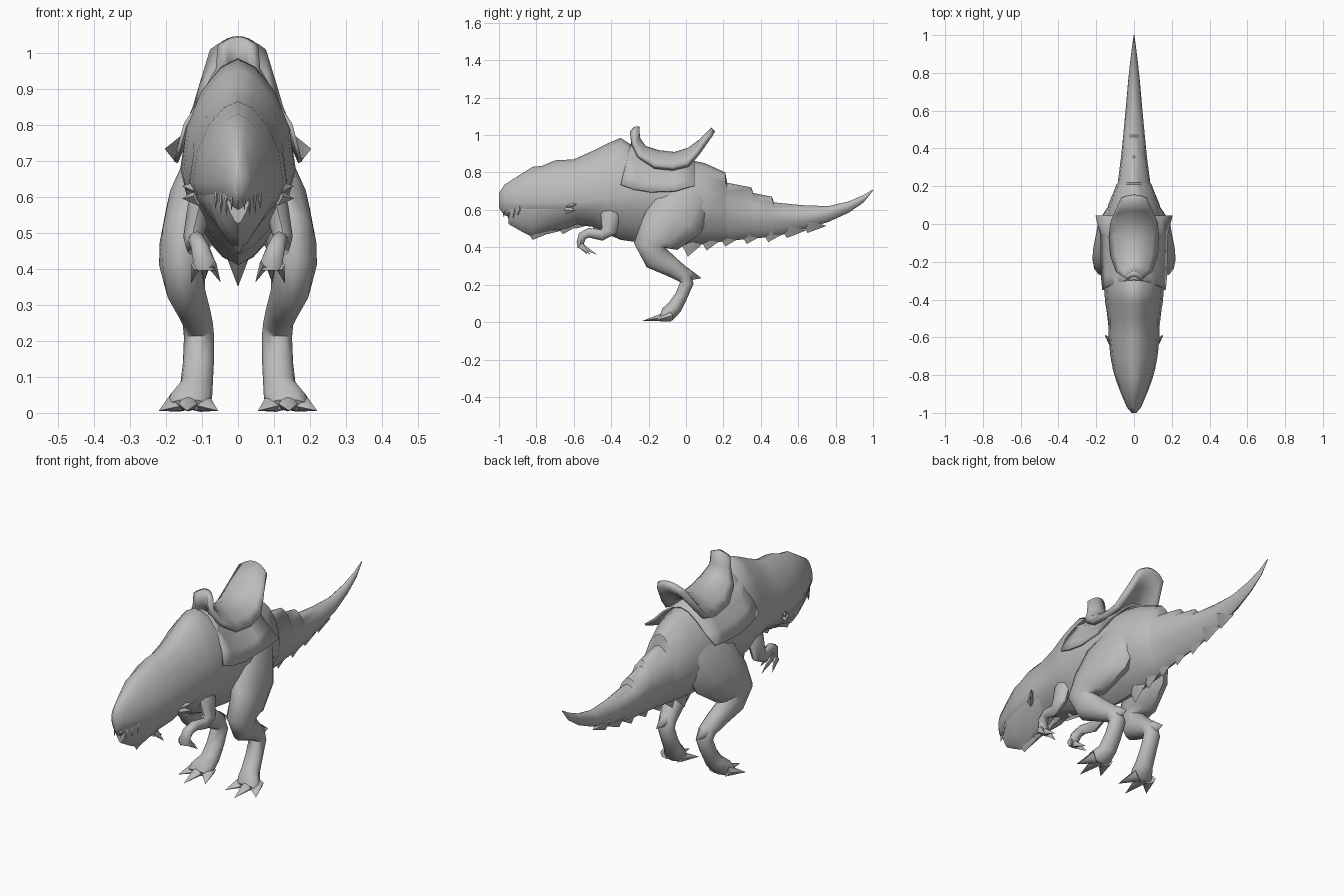
import bpy
import math
from mathutils import Vector

default_cube = bpy.data.objects.get("Cube")
if default_cube:
    bpy.data.objects.remove(default_cube, do_unlink=True)

grey = bpy.data.materials.new("plain grey")
grey.use_nodes = True
grey.diffuse_color = (0.5, 0.5, 0.5, 1)
grey.node_tree.nodes["Principled BSDF"].inputs["Base Color"].default_value = grey.diffuse_color


def make_object(name, points, faces, mirrored=False, thickness=0):
    mesh = bpy.data.meshes.new(name)
    mesh.from_pydata([tuple(p) for p in points], [], faces)
    mesh.materials.append(grey)
    for polygon in mesh.polygons:
        polygon.use_smooth = True
    mesh.set_sharp_from_angle(angle=math.radians(50))
    obj = bpy.data.objects.new(name, mesh)
    bpy.context.collection.objects.link(obj)
    if mirrored:
        obj.modifiers.new("Mirror", "MIRROR").use_axis = (True, False, False)
    if thickness:
        solid = obj.modifiers.new("Solidify", "SOLIDIFY")
        solid.thickness = thickness
        solid.offset = 0
    return obj


def loft(name, rings, closed=True, **options):
    """Skin a list of rings; closed rings also receive end caps."""
    n = len(rings[0])
    points = [p for ring in rings for p in ring]
    faces = []
    for i in range(len(rings) - 1):
        for j in range(n if closed else n - 1):
            k = (j + 1) % n
            faces.append((i * n + j, i * n + k, (i + 1) * n + k, (i + 1) * n + j))
    if closed:
        faces.append(tuple(reversed(range(n))))
        faces.append(tuple(range(len(points) - n, len(points))))
    return make_object(name, points, faces, **options)


def keel_ring(y, top, mid, bottom, width, sides=16):
    """Peaked back with a V-shaped underside."""
    ring = []
    for i in range(sides):
        a = math.tau * i / sides
        c, s = math.cos(a), math.sin(a)
        power = 1.25 if s >= 0 else 1.35
        x = math.copysign(abs(c) ** power, c) * width
        z = mid + s * (top - mid) if s >= 0 else mid - abs(s) ** 1.3 * (mid - bottom)
        ring.append((x, y, z))
    return ring


def limb(name, stations, sides=12):
    """Stations hold x, y, z, depth and width."""
    rings = []
    for i, (x, y, z, depth, width) in enumerate(stations):
        before = Vector(stations[max(i - 1, 0)][:3])
        after = Vector(stations[min(i + 1, len(stations) - 1)][:3])
        along = after - before
        along.x = 0
        across = Vector((1, 0, 0)).cross(along.normalized())
        rings.append([Vector((x, y, z)) + Vector((width * math.cos(a), 0, 0))
                      + across * depth * math.sin(a)
                      for a in (math.tau * k / sides for k in range(sides))])
    return loft(name, rings, mirrored=True)


def spikes(name, pairs, thick, wide, sides=4, mirrored=True):
    """Several pointed cones in one object, flattened across x."""
    points, faces = [], []
    for base, tip in pairs:
        start = len(points)
        base, tip = Vector(base), Vector(tip)
        along = (tip - base).normalized()
        side = Vector((1, 0, 0)) - along * along.x
        side.normalize()
        up = along.cross(side)
        for k in range(sides):
            a = math.tau * k / sides
            points.append(base + side * thick * math.cos(a) + up * wide * math.sin(a))
        points.append(tip)
        faces += [(start + k, start + (k + 1) % sides, start + sides) for k in range(sides)]
        faces.append(tuple(start + k for k in reversed(range(sides))))
    return make_object(name, points, faces, mirrored=mirrored)


# Head, trunk and stepped tail
body = [(-1, .69, .65, .61, .012), (-.97, .735, .645, .57, .038), (-.9, .78, .64, .55, .068),
        (-.82, .83, .64, .53, .098), (-.77, .835, .64, .53, .112), (-.7, .865, .64, .52, .125),
        (-.6, .87, .64, .52, .135), (-.5, .915, .65, .51, .137), (-.42, .955, .66, .47, .152),
        (-.35, .985, .67, .44, .158), (-.28, .94, .68, .43, .16), (-.15, .88, .67, .41, .157),
        (0, .87, .64, .41, .157), (.1, .85, .61, .42, .137), (.21, .8, .6, .432, .092),
        (.22, .745, .595, .433, .086), (.35, .72, .58, .447, .069), (.36, .69, .58, .448, .068),
        (.46, .67, .57, .455, .058), (.47, .64, .57, .457, .057), (.62, .625, .56, .492, .043),
        (.76, .62, .58, .535, .031), (.87, .645, .62, .585, .019), (.95, .68, .66, .64, .009),
        (1, .71, .707, .703, .002)]
loft("body", [keel_ring(*s) for s in body])

# Deep lower jaw, flush with the cheeks
jaw = [(-.95, .64, .61, .525, .035), (-.88, .66, .63, .485, .068), (-.82, .68, .635, .455, .091),
       (-.73, .68, .635, .485, .114), (-.64, .68, .635, .495, .128), (-.57, .67, .63, .53, .128),
       (-.5, .66, .63, .52, .12)]
loft("lower_jaw", [keel_ring(*s) for s in jaw])
spikes("cheek_spikes", [((.11, -.63, .62), (.155, -.585, .63)),
                        ((.11, -.64, .6), (.155, -.59, .595))], .02, .025)
spikes("teeth", [((.016 + .014 * i, -.965 + .026 * i, .63), (.018 + .015 * i, -.978 + .026 * i, tip))
                 for i, tip in enumerate((.56, .545, .55, .565))], .01, .014)

# Ragged fringe below the chin, chest, belly and tail
fringe = [(-.82, .48, .44), (-.74, .5, .47), (-.66, .52, .47), (-.59, .53, .5), (-.48, .52, .48),
          (.01, .43, .35), (.11, .45, .383), (.21, .46, .405), (.325, .47, .418), (.44, .48, .428),
          (.54, .49, .45), (.65, .515, .477)]
spikes("underside_fringe", [((0, y + .02, z + .025), (0, y, tip)) for y, z, tip in fringe],
       .04, .085, mirrored=False)

# Hind legs
limb("hind_leg", [(.06, .06, .76, .06, .04), (.08, .025, .69, .13, .07), (.118, -.05, .57, .16, .081),
                  (.15, -.14, .47, .125, .068), (.156, -.195, .41, .085, .063),
                  (.147, -.16, .345, .072, .055), (.125, -.07, .29, .052, .047),
                  (.112, -.012, .25, .043, .042), (.108, .005, .21, .036, .042),
                  (.11, -.025, .14, .034, .043), (.115, -.06, .08, .04, .045),
                  (.132, -.1, .04, .042, .06), (.138, -.13, .022, .018, .055)])
spikes("toes", [((.165, -.09, .03), (.22, -.17, .006)), ((.138, -.09, .032), (.142, -.235, .006)),
                ((.105, -.09, .03), (.055, -.185, .006))], .036, .028, sides=8)
spikes("heel_spur", [((.112, 0, .255), (.112, .083, .235))], .032, .038, sides=8)

# Small arms with bent hands
limb("arm", [(.06, -.4, .7, .05, .03), (.105, -.405, .58, .052, .034), (.124, -.41, .49, .042, .028),
             (.122, -.45, .465, .03, .024), (.115, -.52, .478, .026, .023),
             (.105, -.555, .46, .024, .026), (.095, -.565, .425, .02, .03),
             (.092, -.565, .395, .014, .03)], sides=8)
spikes("fingers", [((.115, -.565, .41), (.13, -.51, .36)), ((.092, -.565, .41), (.095, -.475, .36)),
                   ((.075, -.565, .415), (.048, -.53, .362))], .015, .019, sides=6)

# Saddle blanket with flared rear corners: ridge y and height, hem x, y and height
rings = []
for ridge_y, ridge, hem_x, hem_y, hem_z in (
        (-.295, .955, .164, -.35, .735), (-.25, .925, .17, -.28, .71),
        (-.17, .892, .172, -.19, .695), (-.06, .882, .175, -.06, .7), (.045, .875, .2, .045, .73)):
    half = []
    for x, up in ((hem_x, 0), (.146, .3), (.1, .63), (.045, .92)):
        half.append((x, hem_y + (ridge_y - hem_y) * up, hem_z + (ridge - hem_z) * up))
    rings.append(half + [(0, ridge_y, ridge)] + [(-x, y, z) for x, y, z in reversed(half)])
loft("saddle_blanket", rings, closed=False, thickness=.01)

# Arched seat sweeping from front horn to rear rest: centre y, z then rim x, y, z
rings = []
for cy, cz, rx, ry, rz in ((-.265, 1.045, .045, -.29, 1.02), (-.26, .98, .05, -.285, .95),
                           (-.225, .93, .085, -.255, .885), (-.15, .905, .115, -.17, .83),
                           (-.06, .895, .123, -.07, .82), (.02, .92, .115, .01, .84),
                           (.08, .965, .1, .06, .9), (.145, 1.03, .073, .128, 1)):
    rings.append([(rx * t, cy + (ry - cy) * t * t, cz + (rz - cz) * t * t)
                  for t in (i / 4 for i in range(-4, 5))])
loft("saddle_seat", rings, closed=False, thickness=.03)
